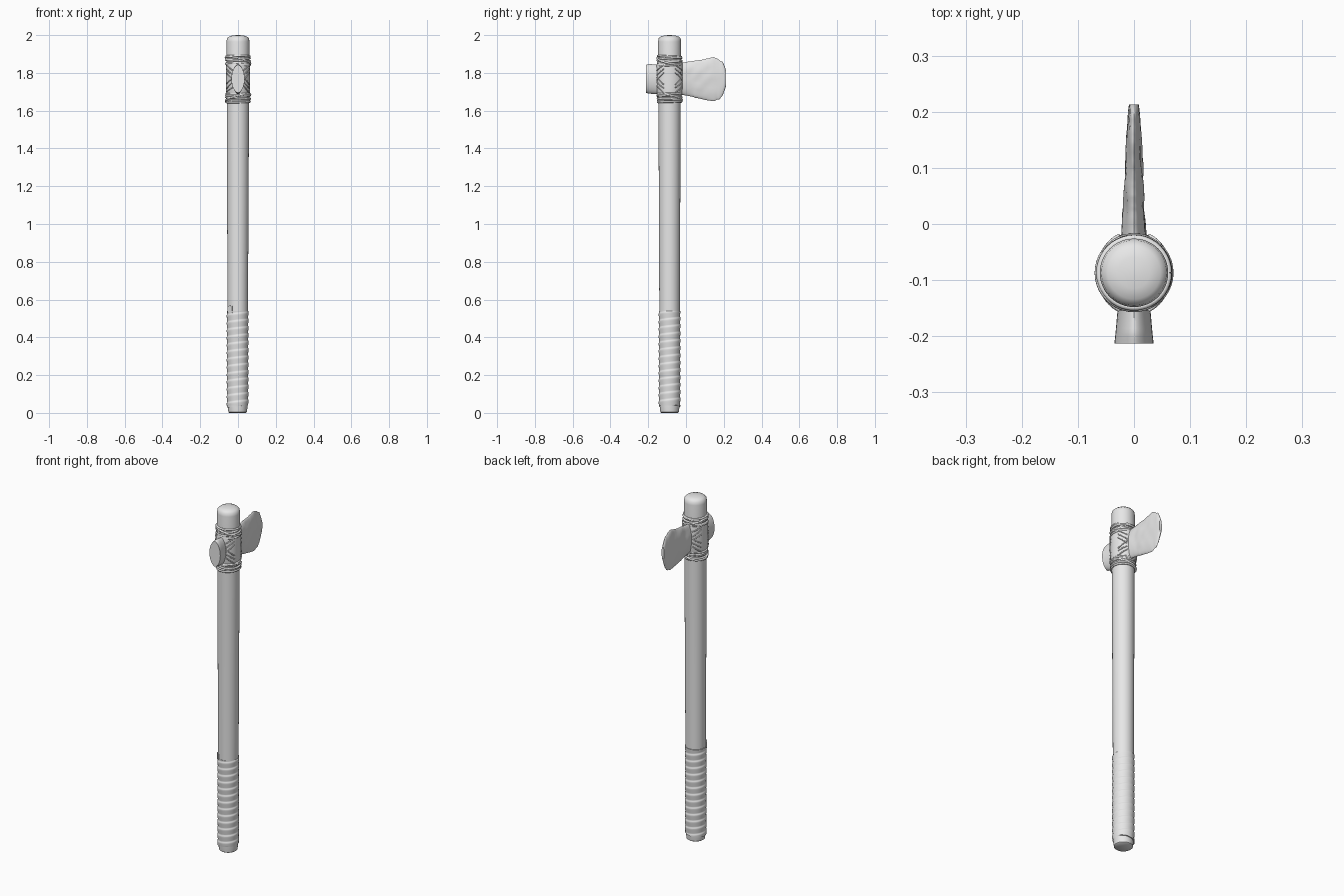
import bpy, bmesh, math, random
from mathutils import Vector, noise

random.seed(4)
CY = -0.087          # shaft axis
TAU = 2 * math.pi

if "Cube" in bpy.data.objects:
    bpy.data.objects.remove(bpy.data.objects["Cube"])

mat = bpy.data.materials.new("pale grey")
mat.use_nodes = True
mat.diffuse_color = (0.8, 0.8, 0.8, 1)
mat.node_tree.nodes["Principled BSDF"].inputs["Base Color"].default_value = (0.8, 0.8, 0.8, 1)


def finish(ob, angle=40):
    ob.data.materials.append(mat)
    bpy.ops.object.select_all(action="DESELECT")
    ob.select_set(True)
    bpy.context.view_layer.objects.active = ob
    if ob.type == "CURVE":
        bpy.ops.object.convert(target="MESH")
    bpy.ops.object.shade_smooth_by_angle(angle=math.radians(angle))


def loft(name, rings, angle=40):
    """Skin a list of equal-length point rings and cap both ends."""
    bm = bmesh.new()
    loops = [[bm.verts.new(p) for p in ring] for ring in rings]
    n = len(loops[0])
    for a, b in zip(loops, loops[1:]):
        for i in range(n):
            j = (i + 1) % n
            bm.faces.new((a[i], a[j], b[j], b[i]))
    bm.faces.new(loops[0])
    bm.faces.new(loops[-1])
    bmesh.ops.recalc_face_normals(bm, faces=bm.faces)
    me = bpy.data.meshes.new(name)
    bm.to_mesh(me)
    bm.free()
    ob = bpy.data.objects.new(name, me)
    bpy.context.collection.objects.link(ob)
    finish(ob, angle)


def ring(z, rx, ry=None, n=48, cx=0.0):
    ry = ry or rx
    return [(cx + rx * math.cos(TAU * i / n), CY + ry * math.sin(TAU * i / n), z)
            for i in range(n)]


def cord(name, strands, radius):
    """Round cords through one or more lists of points."""
    cu = bpy.data.curves.new(name, "CURVE")
    cu.dimensions = "3D"
    cu.bevel_depth = radius
    cu.bevel_resolution = 2
    cu.use_fill_caps = True
    for pts in strands:
        sp = cu.splines.new("POLY")
        sp.points.add(len(pts) - 1)
        for p, co in zip(sp.points, pts):
            p.co = (*co, 1)
    ob = bpy.data.objects.new(name, cu)
    bpy.context.collection.objects.link(ob)
    finish(ob, 60)


def lerp_profile(profile, t):
    for a, b in zip(profile, profile[1:]):
        if t <= b[0]:
            f = (t - a[0]) / (b[0] - a[0])
            return [u + (v - u) * f for u, v in zip(a[1:], b[1:])]
    return profile[-1][1:]


# Wooden shaft with a tapered butt and a softly domed top
shaft = [(0, 0.044), (0.004, 0.049), (0.04, 0.053), (0.5, 0.054), (1.1, 0.0565),
         (1.7, 0.059), (1.965, 0.061), (1.983, 0.058), (1.993, 0.047), (1.998, 0.028), (2, 0.006)]
loft("shaft", [ring(z, r, cx=-0.002 * (1 - z / 2)) for z, r in shaft])

# Grip wrap: an overlapping spiral strip
Z0, Z1, TURNS = 0.035, 0.54, 13
rings = []
for k in range(TURNS * 10 + 1):
    t = k / (TURNS * 10)
    pts = []
    for i in range(48):
        a = TAU * i / 48
        phase = (t * TURNS - i / 48) % 1
        r = 0.0545 + 0.0035 * min(1, phase * 1.4) * (1 if phase < 0.9 else (1 - phase) * 10)
        z = Z0 + (Z1 - Z0) * t
        if k == 0:
            z += 0.008 * math.cos(a)
        pts.append((-0.002 + r * math.cos(a), CY + r * math.sin(a), z))
    rings.append(pts)
loft("grip_wrap", rings, 60)

# Loose end of the strip, curving over the shaft above the grip
tab = []
for r in (0.0545, 0.0595):
    tab.append([(r * math.cos(a) - 0.002, CY + r * math.sin(a), z)
                for a, z in ((4.17, 0.53), (4.17, 0.565), (3.9, 0.568), (3.6, 0.563),
                             (3.6, 0.53), (3.9, 0.53))])
loft("grip_strip_end", tab, 30)

# Stone head: y, half thickness, lower edge, upper edge
head = [(-0.213, 0.035, 1.695, 1.842), (-0.195, 0.033, 1.690, 1.847), (-0.15, 0.029, 1.688, 1.843),
        (-0.087, 0.029, 1.69, 1.843), (-0.02, 0.023, 1.684, 1.855), (0.04, 0.0195, 1.672, 1.863),
        (0.10, 0.0165, 1.657, 1.872), (0.145, 0.014, 1.650, 1.884), (0.175, 0.0125, 1.660, 1.870),
        (0.192, 0.0115, 1.678, 1.858), (0.204, 0.0105, 1.705, 1.84), (0.213, 0.009, 1.735, 1.81)]
SIDES, STEPS = 32, 64
rings = []
for k in range(STEPS + 1):
    y = -0.213 + 0.426 * k / STEPS
    hx, lo, hi = lerp_profile(head, y)
    mid, hz = (lo + hi) / 2, (hi - lo) / 2
    rough = min(1, max(0, (y + 0.03) / 0.06))
    pts = []
    for i in range(SIDES):
        a = TAU * i / SIDES
        c, s = math.cos(a), math.sin(a)
        chip = noise.noise(Vector((c * 1.2, y * 22, s * 2.5)))
        nick = noise.noise(Vector((4, y * 70, math.copysign(3, s))))
        x = hx * math.copysign(abs(c) ** 1.15, c) * (1 + 0.22 * rough * (chip - 0.2))
        z = mid + s * (hz + 0.006 * rough * nick)
        pts.append((x, y, z))
    rings.append(pts)
loft("stone_head", rings, 35)

# Hide sleeve stretched over the head where it crosses the shaft
sleeve = [(1.67, 0.060, 0.061), (1.70, 0.0625, 0.068), (1.73, 0.063, 0.072), (1.77, 0.063, 0.073),
          (1.81, 0.063, 0.072), (1.84, 0.063, 0.069), (1.87, 0.061, 0.062)]
loft("hide_sleeve", [ring(*row) for row in sleeve])

# Cord lashings above and below the head
for name, base in (("lower_lashing", 1.646), ("upper_lashing", 1.844)):
    turns, n = 5, 40
    strands = []
    for k in range(turns):
        tilt, phase = random.uniform(0.001, 0.004), random.uniform(0, TAU)
        r = random.uniform(0.0615, 0.0635)
        strands.append([(r * math.cos(TAU * i / n), CY + r * math.sin(TAU * i / n),
                         base + 0.0108 * k + tilt * math.sin(TAU * i / n + phase))
                        for i in range(n + 1)])
    # A slanted strand crossing over the turns
    strands.append([(0.065 * math.cos(TAU * i / n), CY + 0.065 * math.sin(TAU * i / n),
                     base + 0.022 + 0.02 * math.sin(TAU * i / n + base * 9)) for i in range(n + 1)])
    cord(name, strands, 0.0055)

# Slanted stitches on both sides, fanned beside the poll and the blade
strands = []
for side in (1, -1):
    for end in (1, -1):
        for k in range(6):
            z = 1.712 + 0.023 * k
            slope = (0.016 if k < 3 else -0.016) * random.uniform(0.7, 1.3)
            pts = []
            for j in range(6):
                f = j / 5
                a = end * (0.42 + 0.72 * f)
                pts.append((side * 0.0645 * math.cos(a), CY + 0.0735 * math.sin(a),
                            z + slope * (f - 0.5) * 2))
            strands.append(pts)
cord("stitches", strands, 0.003)
